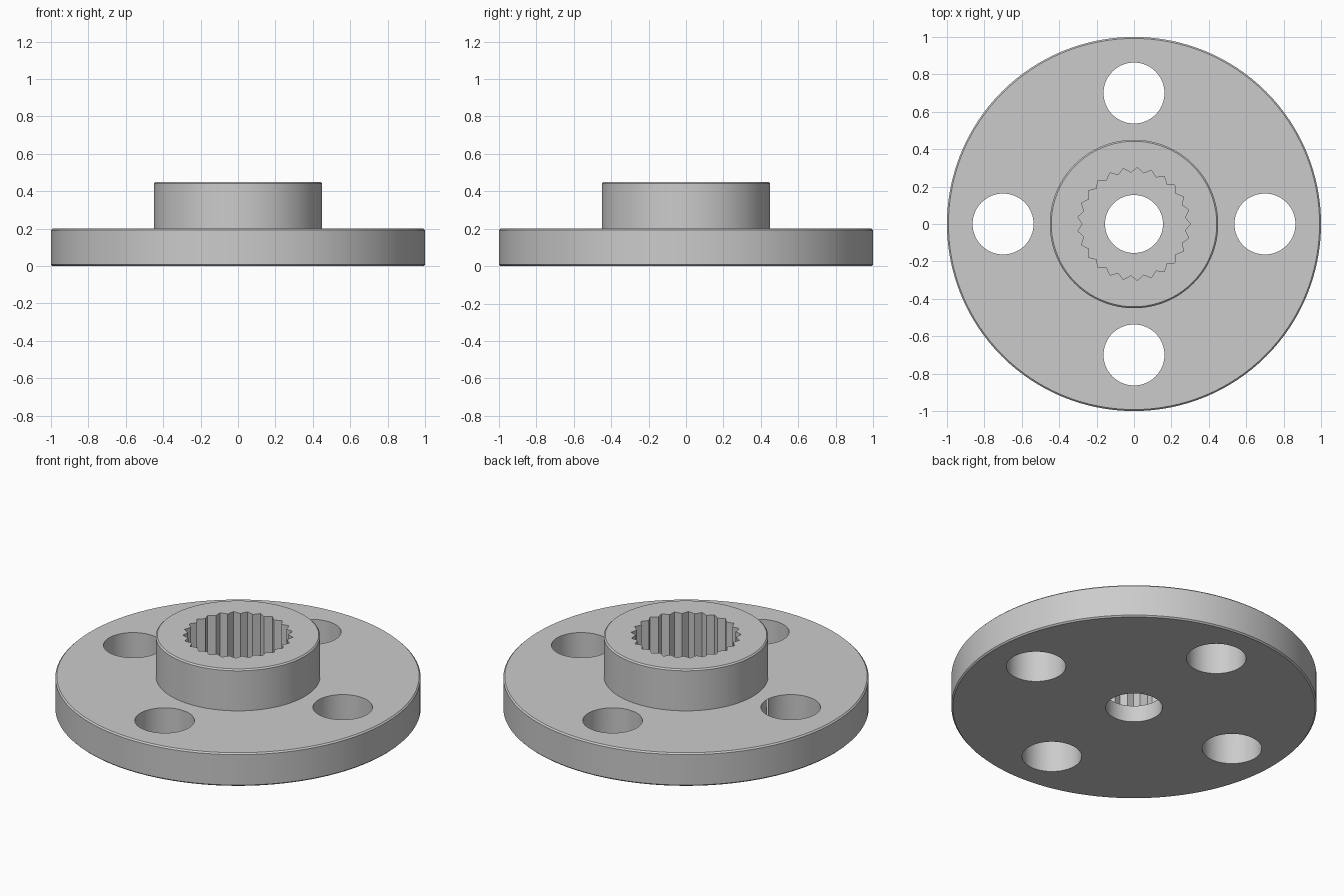
import bpy, bmesh
from math import cos, sin, pi, radians

if "Cube" in bpy.data.objects:
    bpy.data.objects.remove(bpy.data.objects["Cube"])

SEGS = 128
TEETH = 25


def mesh_object(name, bm):
    bmesh.ops.recalc_face_normals(bm, faces=bm.faces[:])
    mesh = bpy.data.meshes.new(name)
    bm.to_mesh(mesh)
    bm.free()
    obj = bpy.data.objects.new(name, mesh)
    bpy.context.collection.objects.link(obj)
    return obj


def lathe(name, profile):
    """Closed solid from (radius, z) rings, capped at both ends."""
    bm = bmesh.new()
    rings = [[bm.verts.new((r * cos(2 * pi * i / SEGS), r * sin(2 * pi * i / SEGS), z))
              for i in range(SEGS)] for r, z in profile]
    for a, b in zip(rings, rings[1:]):
        for i in range(SEGS):
            j = (i + 1) % SEGS
            bm.faces.new((a[i], a[j], b[j], b[i]))
    bm.faces.new(rings[0][::-1])
    bm.faces.new(rings[-1])
    return mesh_object(name, bm)


def prism(name, outline, z0, z1):
    bm = bmesh.new()
    face = bm.faces.new([bm.verts.new((x, y, z0)) for x, y in outline])
    top = bmesh.ops.extrude_face_region(bm, geom=[face])["geom"]
    bmesh.ops.translate(bm, vec=(0, 0, z1 - z0),
                        verts=[v for v in top if isinstance(v, bmesh.types.BMVert)])
    return mesh_object(name, bm)


def circle(r, cx=0, cy=0, n=64):
    return [(cx + r * cos(2 * pi * i / n), cy + r * sin(2 * pi * i / n)) for i in range(n)]


# Flange disc and raised boss, with tiny edge breaks
b = 0.008
horn = lathe("splined_flange", [(1 - b, 0), (1, b), (1, 0.2 - b), (1 - b, 0.2),
                                (0.45, 0.2), (0.45, 0.45 - b), (0.45 - b, 0.45)])

# Toothed socket, shaft screw hole and four mounting holes
spline = [((0.302 if i % 2 == 0 else 0.275) * cos(pi * i / TEETH),
           (0.302 if i % 2 == 0 else 0.275) * sin(pi * i / TEETH)) for i in range(2 * TEETH)]
cutters = [prism("spline_cutter", spline, 0.1, 0.6),
           prism("screw_cutter", circle(0.155), -0.1, 0.3)]
for k in range(4):
    a = k * pi / 2
    cutters.append(prism("mount_hole_cutter", circle(0.163, 0.7 * cos(a), 0.7 * sin(a)), -0.1, 0.3))

# Cut the holes, then remove the cutters
bpy.context.view_layer.objects.active = horn
for c in cutters:
    c.hide_render = True
    m = horn.modifiers.new("cut", 'BOOLEAN')
    m.operation = 'DIFFERENCE'
    m.solver = 'EXACT'
    m.object = c
    bpy.ops.object.modifier_apply(modifier=m.name)
    bpy.data.objects.remove(c)

# Smooth round walls, sharp rims and teeth
bpy.ops.object.select_all(action='DESELECT')
horn.select_set(True)
bpy.context.view_layer.objects.active = horn
bpy.ops.object.shade_smooth_by_angle(angle=radians(30))
